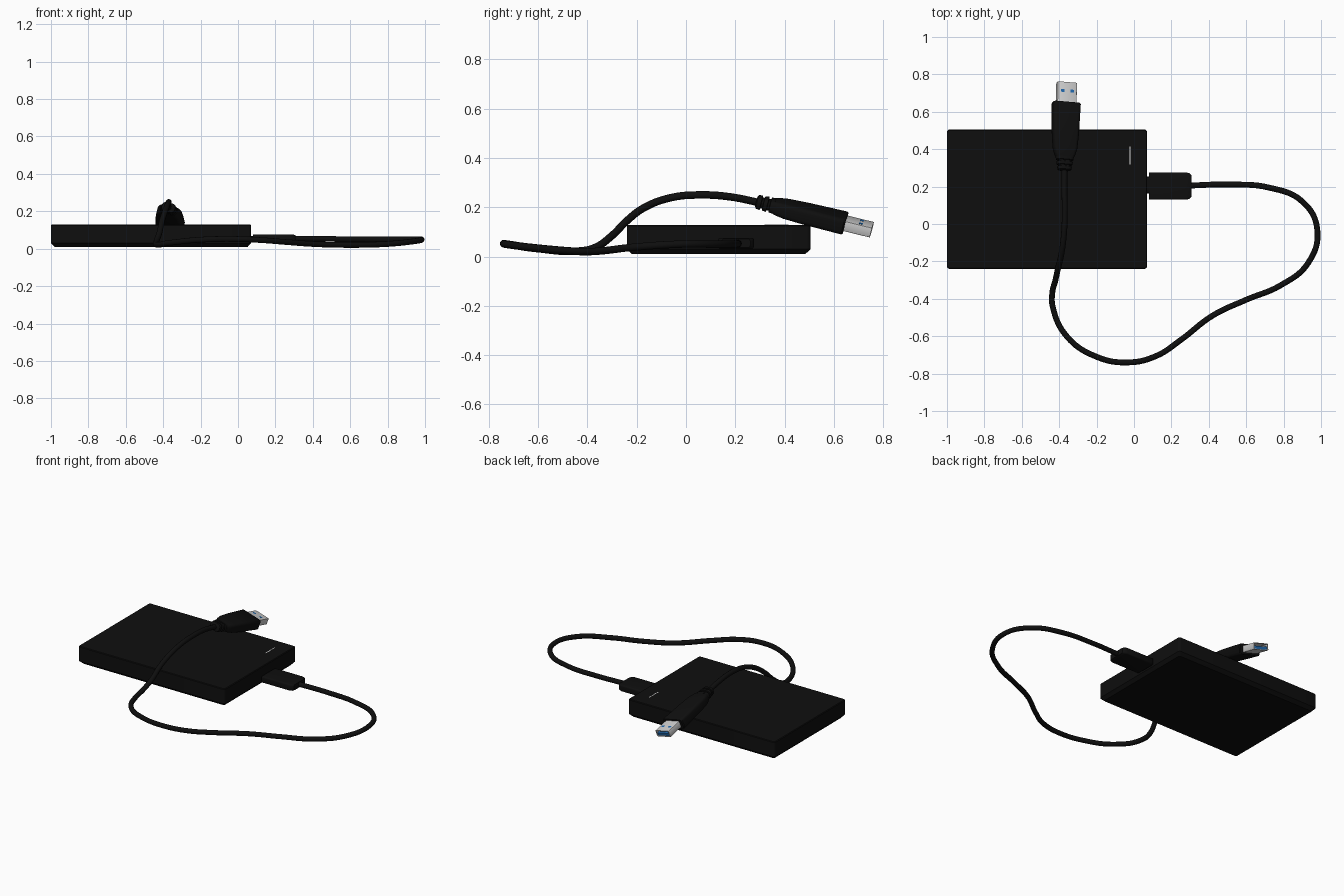
import bpy, math
from mathutils import Vector

if "Cube" in bpy.data.objects:
    bpy.data.objects.remove(bpy.data.objects["Cube"])


def material(name, rgb):
    m = bpy.data.materials.new(name)
    m.diffuse_color = (*rgb, 1)
    m.use_nodes = True
    m.node_tree.nodes["Principled BSDF"].inputs["Base Color"].default_value = m.diffuse_color
    return m


BLACK = material("black plastic", (0.0045, 0.0045, 0.0045))
METAL = material("light metal", (0.62, 0.62, 0.62))
BLUE = material("blue insert", (0.015, 0.14, 0.42))
WHITE = material("white light", (0.8, 0.8, 0.8))
X, Y, Z = Vector((1, 0, 0)), Vector((0, 1, 0)), Vector((0, 0, 1))


def loft(name, origin, side, up, rings, mat, seg=4):
    """Skin rounded-rectangle rings (distance, half width, half height, radius)."""
    axis = side.cross(up)
    verts, faces = [], []
    n = 4 * (seg + 1)
    for t, w, h, r in rings:
        for q, (sx, sy) in enumerate(((1, 1), (-1, 1), (-1, -1), (1, -1))):
            for k in range(seg + 1):
                a = (q + k / seg) * math.pi / 2
                u = sx * (w - r) + r * math.cos(a)
                v = sy * (h - r) + r * math.sin(a)
                verts.append(Vector(origin) + axis * t + side * u + up * v)
    for i in range(len(rings) - 1):
        for j in range(n):
            k = (j + 1) % n
            faces.append((i * n + j, i * n + k, (i + 1) * n + k, (i + 1) * n + j))
    faces.append(tuple(reversed(range(n))))
    faces.append(tuple(range((len(rings) - 1) * n, len(rings) * n)))
    me = bpy.data.meshes.new(name)
    me.from_pydata(verts, [], faces)
    me.materials.append(mat)
    ob = bpy.data.objects.new(name, me)
    bpy.context.collection.objects.link(ob)
    bpy.ops.object.select_all(action='DESELECT')
    bpy.context.view_layer.objects.active = ob
    ob.select_set(True)
    bpy.ops.object.shade_smooth_by_angle(angle=math.radians(35))
    return ob


# Drive case with chamfered underside
loft("drive_case", (-0.465, 0.1325, 0), X, Y,
     [(0.01, 0.517, 0.352, 0.012), (0.03, 0.535, 0.3725, 0.015),
      (0.124, 0.535, 0.3725, 0.015), (0.128, 0.531, 0.3685, 0.012)], BLACK)
loft("status_light", (-0.022, 0.367, 0.126), X, Y,
     [(0, 0.003, 0.048, 0.001), (0.003, 0.003, 0.048, 0.001)], WHITE, 1)

# Small plug in the side of the case
loft("side_plug_tip", (0.05, 0.208, 0.054), Y, Z,
     [(0, 0.045, 0.013, 0.004), (0.035, 0.045, 0.013, 0.004)], BLACK)
loft("side_plug_grip", (0.08, 0.203, 0.054), Y, Z,
     [(0, 0.071, 0.02, 0.008), (0.003, 0.073, 0.022, 0.01),
      (0.2, 0.073, 0.022, 0.01), (0.218, 0.068, 0.021, 0.01),
      (0.227, 0.058, 0.018, 0.01)], BLACK)

# Cable looping in front of the case and arching over it
path = [(0.28, 0.205, 0.054), (0.5, 0.211, 0.052), (0.72, 0.195, 0.05),
        (0.9, 0.12, 0.05), (0.98, -0.03, 0.05), (0.93, -0.21, 0.038),
        (0.78, -0.33, 0.024), (0.6, -0.405, 0.02), (0.42, -0.49, 0.024),
        (0.25, -0.62, 0.036), (0.12, -0.705, 0.046), (-0.03, -0.74, 0.052),
        (-0.2, -0.71, 0.048), (-0.36, -0.6, 0.032), (-0.435, -0.44, 0.022),
        (-0.437, -0.37, 0.036), (-0.42, -0.3, 0.085), (-0.407, -0.24, 0.145),
        (-0.39, -0.17, 0.198), (-0.375, -0.06, 0.239), (-0.37, 0.06, 0.25),
        (-0.372, 0.18, 0.242), (-0.372, 0.31, 0.216)]
cu = bpy.data.curves.new("cable", 'CURVE')
cu.dimensions = '3D'
cu.bevel_depth = 0.0155
cu.bevel_resolution = 3
cu.resolution_u = 8
sp = cu.splines.new('BEZIER')
sp.bezier_points.add(len(path) - 1)
for bp, p in zip(sp.bezier_points, path):
    bp.co = p
    bp.handle_left_type = bp.handle_right_type = 'AUTO'
cu.materials.append(BLACK)
cable = bpy.data.objects.new("cable", cu)
bpy.context.collection.objects.link(cable)
bpy.ops.object.select_all(action='DESELECT')
bpy.context.view_layer.objects.active = cable
cable.select_set(True)
bpy.ops.object.convert(target='MESH')

# Tilted and slightly rolled frame for the large plug
rear = Vector((-0.372, 0.29, 0.222))
axis = (Vector((-0.36, 0.753, 0.109)) - rear).normalized()
flat = axis.cross(Z).normalized()
lift = flat.cross(axis)
roll = math.radians(14)
side = -(flat * math.cos(roll) - lift * math.sin(roll))
up = lift * math.cos(roll) + flat * math.sin(roll)

# Strain relief with ridges
relief = [(-0.005, 0.022, 0.018, 0.015)]
for i in range(3):
    t, w = i * 0.027, 0.036 + i * 0.005
    relief += [(t, w, 0.025, 0.02), (t + 0.016, w + 0.003, 0.026, 0.02),
               (t + 0.018, w - 0.009, 0.02, 0.016), (t + 0.025, w - 0.007, 0.02, 0.016)]
loft("strain_relief", rear, side, up, relief, BLACK)

# Large plug grip and hollow metal shell
loft("plug_grip", rear, side, up,
     [(0.065, 0.046, 0.024, 0.016), (0.085, 0.056, 0.028, 0.018),
      (0.12, 0.065, 0.031, 0.018), (0.2, 0.071, 0.033, 0.018),
      (0.362, 0.076, 0.034, 0.016), (0.368, 0.072, 0.031, 0.014)], BLACK)
loft("plug_shell", rear, side, up,
     [(0.36, 0.053, 0.021, 0.004), (0.478, 0.053, 0.021, 0.004),
      (0.478, 0.049, 0.017, 0.002), (0.38, 0.049, 0.017, 0.002)], METAL, 2)
loft("plug_tongue", rear - up * 0.007, side, up,
     [(0.375, 0.048, 0.009, 0.001), (0.474, 0.048, 0.009, 0.001)], BLUE, 1)

# Shell windows showing the insert
for s in (-1, 1):
    spot = rear + axis * 0.43 + side * (s * 0.026) + up * 0.0195
    loft("shell_window", spot, axis, side,
         [(0, 0.008, 0.01, 0.001), (0.0022, 0.008, 0.01, 0.001)], BLUE, 1)
